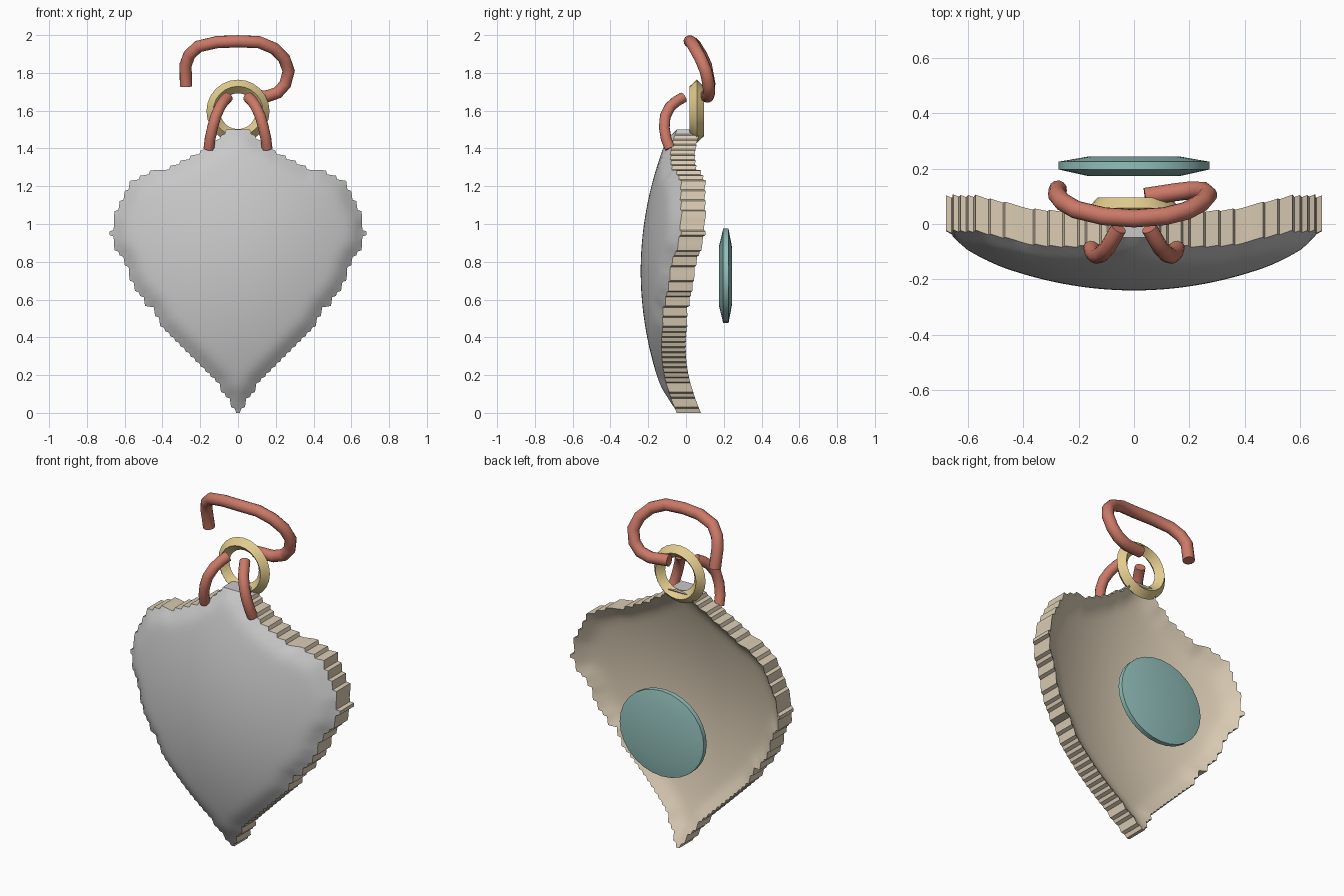
import bpy, bmesh, math

if "Cube" in bpy.data.objects:
    bpy.data.objects.remove(bpy.data.objects["Cube"])


def material(name, rgb):
    m = bpy.data.materials.new(name)
    m.diffuse_color = (*rgb, 1)
    m.use_nodes = True
    m.node_tree.nodes["Principled BSDF"].inputs["Base Color"].default_value = m.diffuse_color
    return m


GREY = material("grey_enamel", (0.58, 0.58, 0.58))
TAN = material("tan_backing", (0.70, 0.60, 0.455))
GOLD = material("gold", (0.76, 0.60, 0.27))
RED = material("copper_red", (0.60, 0.19, 0.135))
TEAL = material("teal", (0.29, 0.53, 0.50))


def finish(bm, name, mats, angle=35):
    bmesh.ops.recalc_face_normals(bm, faces=bm.faces)
    me = bpy.data.meshes.new(name)
    bm.to_mesh(me)
    bm.free()
    for m in mats:
        me.materials.append(m)
    ob = bpy.data.objects.new(name, me)
    bpy.context.collection.objects.link(ob)
    bpy.ops.object.select_all(action='DESELECT')
    ob.select_set(True)
    bpy.context.view_layer.objects.active = ob
    bpy.ops.object.shade_smooth_by_angle(angle=math.radians(angle))
    return ob


def lathe_y(name, profile, centre, mat, segs, closed, sx=1.0, angle=25):
    """Revolve (radius, y) points around the y axis."""
    bm = bmesh.new()
    rings = [[bm.verts.new((centre[0] + sx * r * math.cos(2 * math.pi * i / segs), centre[1] + y,
                            centre[2] + r * math.sin(2 * math.pi * i / segs)))
              for i in range(segs)] for r, y in profile]
    pairs = list(zip(rings, rings[1:]))
    if closed:
        pairs.append((rings[-1], rings[0]))
    else:
        bm.faces.new(rings[0])
        bm.faces.new(rings[-1])
    for a, b in pairs:
        for i in range(segs):
            j = (i + 1) % segs
            bm.faces.new((a[i], a[j], b[j], b[i]))
    return finish(bm, name, [mat], angle)


def wire(name, pts, radius):
    """Round bent wire with capped ends."""
    cu = bpy.data.curves.new(name, 'CURVE')
    cu.dimensions = '3D'
    cu.bevel_depth = radius
    cu.bevel_resolution = 4
    cu.use_fill_caps = True
    sp = cu.splines.new('POLY')
    sp.points.add(len(pts) - 1)
    for p, co in zip(sp.points, pts):
        p.co = (*co, 1)
    cu.materials.append(RED)
    ob = bpy.data.objects.new(name, cu)
    bpy.context.collection.objects.link(ob)
    bpy.ops.object.select_all(action='DESELECT')
    ob.select_set(True)
    bpy.context.view_layer.objects.active = ob
    bpy.ops.object.convert(target='MESH')
    bm = bmesh.new()
    bm.from_mesh(ob.data)
    bmesh.ops.remove_doubles(bm, verts=bm.verts, dist=0.0005)
    bmesh.ops.recalc_face_normals(bm, faces=bm.faces)
    bm.to_mesh(ob.data)
    bm.free()
    bpy.ops.object.shade_smooth_by_angle(angle=math.radians(60))


# Domed heart shell: half width by height, turned into a stepped outline
OUTLINE = [(0, 0.01), (0.13, 0.09), (0.23, 0.18), (0.36, 0.295), (0.47, 0.41), (0.55, 0.44),
           (0.58, 0.49), (0.68, 0.555), (0.81, 0.605), (0.85, 0.645), (0.945, 0.65), (0.95, 0.67),
           (0.975, 0.67), (0.98, 0.65), (1.09, 0.64), (1.20, 0.585), (1.25, 0.53), (1.28, 0.44),
           (1.30, 0.36), (1.34, 0.29), (1.39, 0.19), (1.42, 0.145), (1.47, 0.085), (1.51, 0.055)]


def half_width(z):
    for (z0, w0), (z1, w1) in zip(OUTLINE, OUTLINE[1:]):
        if z0 <= z <= z1:
            return w0 + (w1 - w0) * (z - z0) / (z1 - z0)
    return 0


STEP = 1.5 / 56
SIDES = ((1, 0), (-1, 0), (0, 1), (0, -1))
cells = {(i, k) for k in range(56) for i in range(-26, 27)
         if i == 0 or (abs(i) + 0.5) * STEP <= half_width((k + 0.5) * STEP) + STEP / 2}
edges = []
for i, k in cells:
    for (di, dk), a, b in (((0, -1), (i, k), (i + 1, k)), ((1, 0), (i + 1, k), (i + 1, k + 1)),
                           ((0, 1), (i + 1, k + 1), (i, k + 1)), ((-1, 0), (i, k + 1), (i, k))):
        if (i + di, k + dk) not in cells:
            edges.append((a, b))
rim = {}
for a, b in edges:
    rim.setdefault(a, []).append(b)
    rim.setdefault(b, []).append(a)
corners = {(i + a, k + b) for i, k in cells for a in (0, 1) for b in (0, 1)}

# Soften the steps of the rim a little, keeping the bottom and top rows level
plan = {(i, k): ((i - 0.5) * STEP, k * STEP) for i, k in corners}
soft = dict(plan)
for p, near in rim.items():
    if len(near) == 2:
        x, z = (0.74 * plan[p][n] + 0.13 * (plan[near[0]][n] + plan[near[1]][n]) for n in (0, 1))
        soft[p] = (x, plan[p][1] if p[1] in (0, 56) else z)

# Nearness to the rim, smoothed, rolls both skins backwards at the edge
roll = {}
for i, k in corners:
    d = STEP * min(math.hypot(i - a, k - b) for a, b in rim)
    roll[i, k] = max(0, 1 - d / 0.07) ** 2
for _ in range(3):
    old = dict(roll)
    for i, k in corners:
        if (i, k) not in rim:
            near = [old[i + a, k + b] for a, b in SIDES if (i + a, k + b) in old]
            roll[i, k] = 0.5 * old[i, k] + 0.5 * sum(near) / len(near)
bm = bmesh.new()
front, back = {}, {}
for p in corners:
    x, z = soft[p]
    y = -0.24 + 0.37 * x * x + 0.28 * (z - 0.75) ** 2 + 0.033 * roll[p]
    front[p] = bm.verts.new((x, y, z))
    back[p] = bm.verts.new((x, y + 0.128, z))
for i, k in cells:
    quad = ((i, k), (i + 1, k), (i + 1, k + 1), (i, k + 1))
    bm.faces.new([front[q] for q in quad])
    bm.faces.new([back[q] for q in reversed(quad)]).material_index = 1
# Stepped rim, grey only at the very top tip
for a, b in edges:
    wall = bm.faces.new((front[b], front[a], back[a], back[b]))
    wall.material_index = 0 if min(a[1], b[1]) >= 55 else 1
finish(bm, "heart_shell", [GREY, TAN], 30)

# Round disc behind the shell
lathe_y("back_disc", [(0.155, -0.033), (0.25, -0.010), (0.25, 0.018), (0.155, 0.036)],
        (0, 0.207, 0.725), TEAL, 28, False, sx=1.09, angle=30)

# Faceted jump ring
lathe_y("jump_ring", [(0.167, 0), (0.132, 0.038), (0.095, 0), (0.132, -0.038)],
        (0, 0.057, 1.597), GOLD, 24, True)

# Open hook, bowing backwards towards its ends
HOOK = [(-0.275, 0.125, 1.73), (-0.278, 0.105, 1.84), (-0.258, 0.08, 1.895),
        (-0.21, 0.052, 1.94), (-0.11, 0.028, 1.963), (0, 0.02, 1.967), (0.11, 0.028, 1.963),
        (0.19, 0.048, 1.93), (0.245, 0.078, 1.875), (0.268, 0.105, 1.81), (0.25, 0.12, 1.74),
        (0.21, 0.122, 1.695), (0.15, 0.115, 1.675), (0.04, 0.098, 1.68)]
wire("open_hook", HOOK, 0.033)

# Mirrored pair of bent bail wires
BAIL = [(0.154, -0.085, 1.40), (0.148, -0.105, 1.45), (0.135, -0.115, 1.51), (0.118, -0.11, 1.57),
        (0.095, -0.085, 1.62), (0.075, -0.05, 1.65), (0.055, -0.015, 1.67)]
for side, s in (("right", 1), ("left", -1)):
    wire("bail_wire_" + side, [(s * x, y, z) for x, y, z in BAIL], 0.029)
